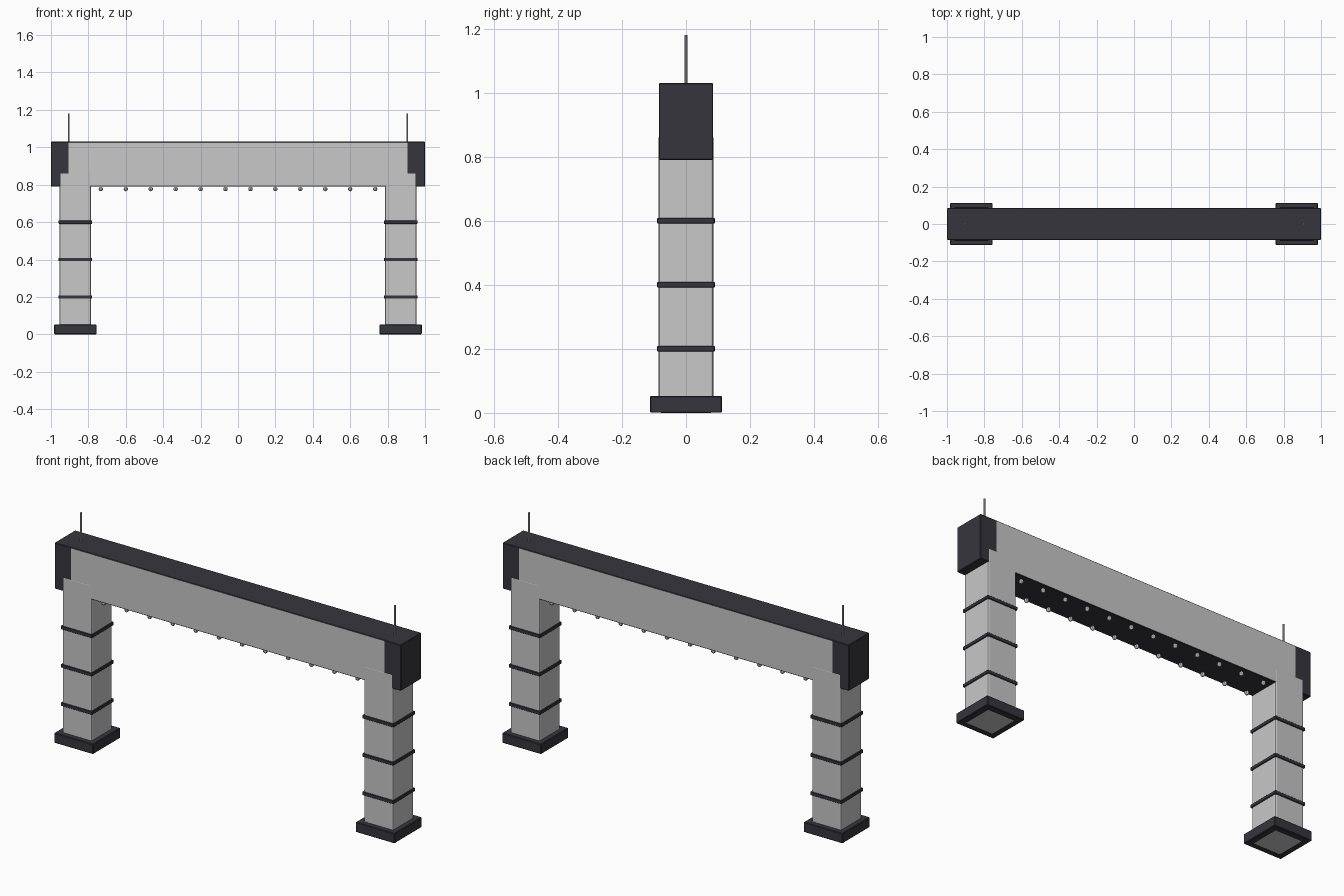
import bpy, bmesh
from mathutils import Vector

if "Cube" in bpy.data.objects:
    bpy.data.objects.remove(bpy.data.objects["Cube"])


def material(name, rgb):
    m = bpy.data.materials.new(name)
    m.diffuse_color = (*rgb, 1)
    m.use_nodes = True
    m.node_tree.nodes["Principled BSDF"].inputs["Base Color"].default_value = m.diffuse_color
    return m


LIGHT = material("light grey", (0.58, 0.58, 0.58))
DARK = material("dark slate", (0.037, 0.036, 0.046))
METAL = material("metal grey", (0.45, 0.45, 0.46))


def finish(name, bm, mats):
    me = bpy.data.meshes.new(name)
    bm.to_mesh(me)
    bm.free()
    ob = bpy.data.objects.new(name, me)
    bpy.context.collection.objects.link(ob)
    for m in mats:
        me.materials.append(m)
    return ob


def box_mesh(lo, hi, bevel, segments=1):
    bm = bmesh.new()
    bmesh.ops.create_cube(bm, size=1)
    lo, hi = Vector(lo), Vector(hi)
    for v in bm.verts:
        v.co = (lo + hi) / 2 + v.co * (hi - lo)
    bmesh.ops.bevel(bm, geom=bm.edges[:], offset=bevel, segments=segments,
                    profile=0.5, affect='EDGES')
    return bm


# Crossbeam: dark box with light front and back panels between the end caps
bm = box_mesh((-1, -0.085, 0.79), (1, 0.085, 1.03), 0.003)
for x in (-0.905, 0.905):
    bmesh.ops.bisect_plane(bm, geom=bm.verts[:] + bm.edges[:] + bm.faces[:],
                           plane_co=(x, 0, 0), plane_no=(1, 0, 0))
bm.normal_update()
for f in bm.faces:
    if abs(f.normal.y) > 0.9 and abs(f.calc_center_median().x) < 0.9:
        f.material_index = 1
finish("crossbeam", bm, [DARK, LIGHT])

for side, s in (("left", -1), ("right", 1)):
    c = 0.87 * s
    # Leg, reaching up into the beam
    finish(side + "_leg",
           box_mesh((c - 0.085, -0.0855, 0), (c + 0.085, 0.0855, 0.867), 0.008, 2), [LIGHT])
    # Foot
    finish(side + "_foot",
           box_mesh((c - 0.1125, -0.1125, 0.0005), (c + 0.1125, 0.1125, 0.053), 0.003), [DARK])
    # Bands around the leg
    for i in range(3):
        z = 0.2 * (i + 1)
        finish(f"{side}_leg_band_{i + 1}",
               box_mesh((c - 0.09, -0.09, z - 0.009), (c + 0.09, 0.09, z + 0.009), 0.002), [DARK])
    # Antenna on top of the beam
    bm = bmesh.new()
    bmesh.ops.create_cone(bm, cap_ends=True, segments=8, radius1=0.005, radius2=0.005, depth=0.16)
    bmesh.ops.translate(bm, verts=bm.verts, vec=(0.905 * s, 0, 1.10))
    finish(side + "_antenna", bm, [METAL])

# Two rows of small bulbs under the beam
for row, y in (("front", -0.06), ("back", 0.06)):
    bm = bmesh.new()
    for i in range(12):
        new = bmesh.ops.create_uvsphere(bm, u_segments=8, v_segments=6, radius=0.012)["verts"]
        bmesh.ops.translate(bm, verts=new, vec=((i - 5.5) * 0.1333, y, 0.777))
    finish(row + "_bulb_row", bm, [LIGHT])
